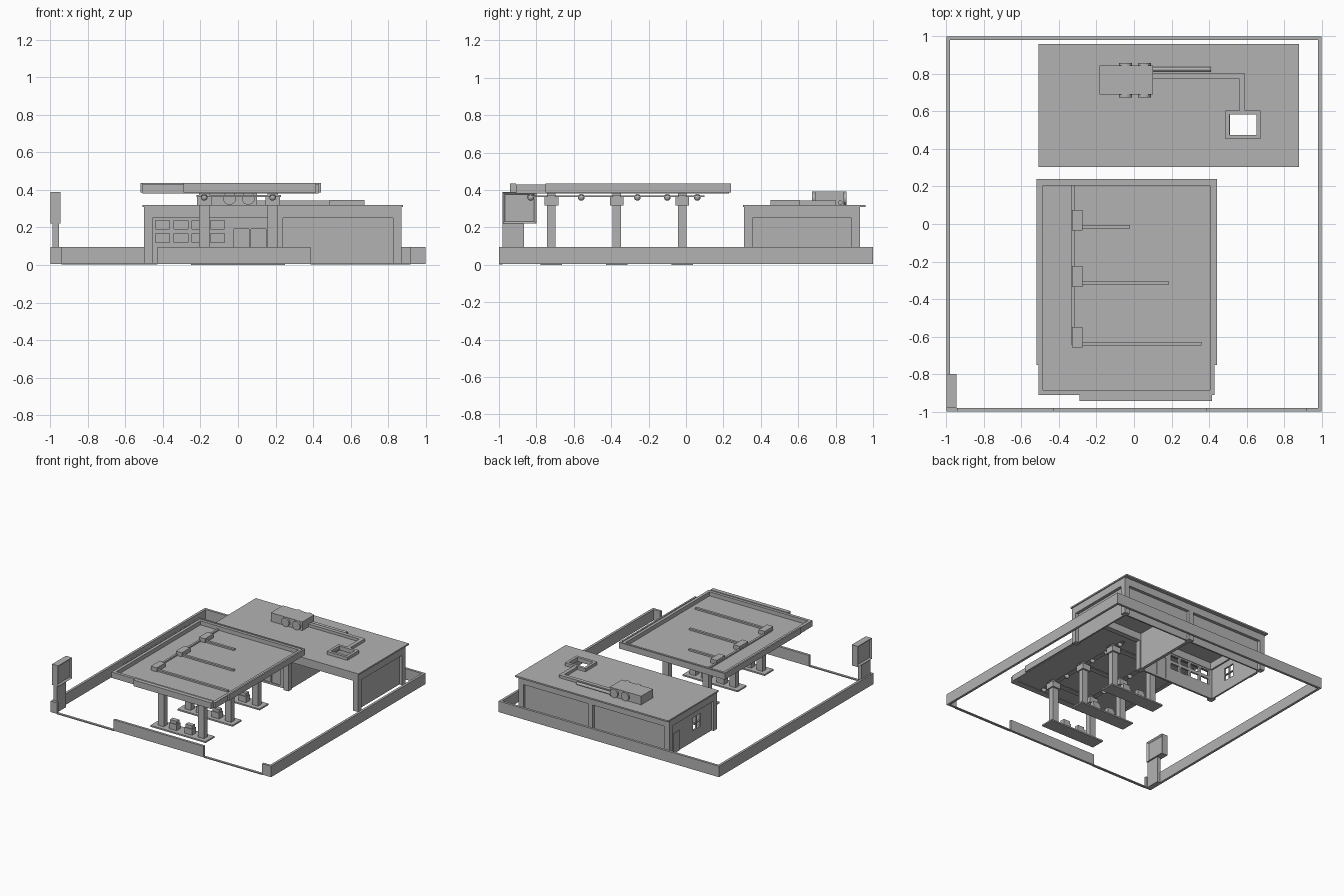
import bpy, bmesh
from mathutils import Matrix, Vector

cube = bpy.data.objects.get("Cube")
if cube:
    bpy.data.objects.remove(cube, do_unlink=True)

grey = bpy.data.materials.new("plain_grey")
grey.use_nodes = True
GREY = (0.45, 0.45, 0.45, 1)
grey.diffuse_color = GREY
grey.node_tree.nodes["Principled BSDF"].inputs["Base Color"].default_value = GREY


def finish(name, bm):
    bmesh.ops.recalc_face_normals(bm, faces=bm.faces)
    mesh = bpy.data.meshes.new(name)
    bm.to_mesh(mesh)
    bm.free()
    mesh.materials.append(grey)
    obj = bpy.data.objects.new(name, mesh)
    bpy.context.collection.objects.link(obj)
    return obj


def add_box(bm, x, y, z):
    size = Vector((x[1] - x[0], y[1] - y[0], z[1] - z[0]))
    mid = Vector((sum(x) / 2, sum(y) / 2, sum(z) / 2))
    m = Matrix.Translation(mid) @ Matrix.Diagonal((*size, 1))
    return bmesh.ops.create_cube(bm, size=1, matrix=m)["verts"]


def boxes(name, *parts):
    bm = bmesh.new()
    for p in parts:
        add_box(bm, *p)
    return finish(name, bm)


def cylinder(name, mid, radius, length, axis, sides=16):
    bm = bmesh.new()
    rot = Vector((0, 0, 1)).rotation_difference(Vector(axis)).to_matrix().to_4x4()
    bmesh.ops.create_cone(bm, cap_ends=True, segments=sides, radius1=radius, radius2=radius,
                          depth=length, matrix=Matrix.Translation(mid) @ rot)
    return finish(name, bm)


def holed_sheet(name, us, vs, holes, place, thick):
    """Grid of quads with some cells left open, given thickness."""
    bm = bmesh.new()
    grid = [[bm.verts.new(place(u, v)) for v in vs] for u in us]
    for i in range(len(us) - 1):
        for j in range(len(vs) - 1):
            if (i, j) not in holes:
                bm.faces.new((grid[i][j], grid[i + 1][j], grid[i + 1][j + 1], grid[i][j + 1]))
    obj = finish(name, bm)
    mod = obj.modifiers.new("thickness", "SOLIDIFY")
    mod.thickness, mod.offset = thick, 0
    return obj


def ring(name, x, y, z, t):
    """Rectangular open frame of wall thickness t."""
    return boxes(name, (x, (y[0], y[0] + t), z), (x, (y[1] - t, y[1]), z),
                 ((x[0], x[0] + t), (y[0] + t, y[1] - t), z),
                 ((x[1] - t, x[1]), (y[0] + t, y[1] - t), z))


# Perimeter wall with two entrances at the front
H = (0.005, 0.095)
for s, side in ((-1, "right"), (1, "left")):
    xs = sorted((s * 0.98, s))
    boxes(side + "_boundary_wall", (xs, (-1, 1), H))
boxes("back_boundary_wall", ((-0.98, 0.98), (0.98, 1), H))
boxes("front_boundary_wall", *[(x, (-1, -0.98), H) for x in
                               ((-0.98, -0.94), (-0.43, 0.385), (0.92, 0.98))])
boxes("entrance_sills", *[(x, (-1, -0.98), (0.002, 0.01)) for x in
                          ((-0.94, -0.43), (0.385, 0.92))])

# Roadside sign with sunken faces
boxes("sign_post", ((-0.988, -0.955), (-0.98, -0.865), (0.005, 0.225)))
bm = bmesh.new()
add_box(bm, (-1, -0.945), (-0.98, -0.8), (0.22, 0.39))
bm.normal_update()
sides = [f for f in bm.faces if abs(f.normal.x) > 0.9]
bmesh.ops.inset_individual(bm, faces=sides, thickness=0.018, depth=-0.012)
finish("sign_board", bm)

# Canopy tray and trims
ring("canopy_fascia", (-0.51, 0.43), (-0.91, 0.23), (0.382, 0.43), 0.025)
boxes("canopy_deck", ((-0.49, 0.41), (-0.89, 0.21), (0.385, 0.397)))
T = (0.386, 0.436)
boxes("canopy_trim", ((-0.52, -0.508), (-0.75, 0.24), T), ((0.428, 0.442), (-0.75, 0.24), T),
      ((-0.508, 0.428), (0.228, 0.24), T))
boxes("canopy_front_trim", ((-0.29, 0.415), (-0.942, -0.908), T))

# Canopy roof services
boxes("canopy_main_conduit", ((-0.332, -0.315), (-0.645, 0.21), (0.397, 0.408)))
for n, (y, end) in enumerate(((-0.015, -0.02), (-0.315, 0.185), (-0.638, 0.36))):
    boxes(f"canopy_unit_{n}", ((-0.33, -0.275), (y - 0.02, y + 0.09), (0.397, 0.43)))
    boxes(f"canopy_branch_conduit_{n}", ((-0.32, end), (y - 0.01, y + 0.01), (0.397, 0.41)))

# Pump islands with columns, beams and pumps
for n, y in enumerate((-0.02, -0.37, -0.72)):
    boxes(f"island_{n}", ((-0.25, 0.25), (y - 0.058, y + 0.058), (0, 0.012)))
    for x in (-0.18, 0.185):
        boxes(f"column_{n}", ((x - 0.027, x + 0.027), (y - 0.023, y + 0.023), (0.012, 0.385)))
        boxes(f"column_head_{n}", ((x - 0.038, x + 0.038), (y - 0.037, y + 0.037), (0.317, 0.365)))
    boxes(f"cross_beam_{n}", ((-0.22, 0.23), (y - 0.02, y + 0.02), (0.363, 0.372)))
    for x in (-0.07, 0.07):
        boxes(f"pump_{n}", ((x - 0.035, x + 0.035), (y - 0.025, y + 0.025), (0.012, 0.06)),
              ((x - 0.03, x + 0.03), (y - 0.018, y + 0.018), (0.06, 0.085)))
boxes("long_beams", *[((x - 0.015, x + 0.015), (-0.85, 0.1), (0.364, 0.371))
                      for x in (-0.18, 0.185)])

# Round lamps under the canopy
for y in (-0.83, -0.56, -0.26, -0.1, 0.06):
    for x in (-0.18, 0.185):
        bm = bmesh.new()
        bmesh.ops.create_uvsphere(bm, u_segments=12, v_segments=8, radius=0.018,
                                  matrix=Matrix.Translation((x, y, 0.361)))
        lamp = finish("canopy_lamp", bm)
        lamp.data.polygons.foreach_set("use_smooth", [True] * len(lamp.data.polygons))

# Building frame: pillars and upper beams
X0, X1, Y0, Y1, W = -0.5, 0.87, 0.31, 0.93, 0.045
Z, TOP = (0.005, 0.25), (0.25, 0.31)
PX = ((X0, X0 + W), (0.195, 0.24), (X1 - W, X1))
PY = ((Y0, Y0 + W), (Y1 - W, Y1))
boxes("building_pillars", *[(px, py, Z) for px in PX for py in PY])
boxes("building_beams", *[((X0, X1), py, TOP) for py in PY],
      *[(px, (Y0 + W, Y1 - W), TOP) for px in (PX[0], PX[2])])

# Recessed wall panels
boxes("back_panels", *[(x, (0.893, 0.905), Z) for x in ((X0 + W, 0.195), (0.24, X1 - W))])
boxes("left_side_panel", ((0.832, 0.845), (Y0 + W, Y1 - W), Z))
boxes("partition_wall", ((0.205, 0.23), (Y0 + W, Y1 - W), (0.005, 0.31)))

# Shop front: two rows of windows and a double door
us = [X0 + W]
for i in range(4):
    us += [-0.44 + i * 0.098, -0.365 + i * 0.098]
us += [-0.02, 0.058, 0.07, 0.148, 0.195]
vs = [0.005, 0.02, 0.12, 0.168, 0.192, 0.238, 0.25]
holes = {(c, r) for c in (1, 3, 5, 7) for r in (2, 4)}
holes |= {(c, r) for c in (9, 11) for r in (1, 2, 3)}
holed_sheet("shop_front", us, vs, holes, lambda u, v: (u, 0.342, v), 0.016)
boxes("door_leaves", *[(x, (0.343, 0.347), (0.02, 0.192)) for x in ((-0.02, 0.058), (0.07, 0.148))])

# Right side wall with a small window and a door
holed_sheet("right_side_wall", [Y0 + W, 0.5, 0.545, 0.552, 0.6, 0.78, 0.86, Y1 - W],
            [0.005, 0.095, 0.14, 0.147, 0.2, 0.25],
            {(1, 2 - 1), (3, 1), (1, 3), (3, 3)}, lambda u, v: (-0.475, u, v), 0.014)
boxes("side_door", ((-0.488, -0.48), (0.78, 0.86), (0.005, 0.17)))

# Roof slab with an open skylight
holed_sheet("building_roof", (-0.51, 0.512, 0.655, 0.878), (0.305, 0.47, 0.59, 0.96), {(1, 1)},
            lambda u, v: (u, v, 0.315), 0.012)
ring("skylight_curb", (0.488, 0.675), (0.453, 0.606), (0.32, 0.346), 0.022)

# Rooftop cooling unit with side fans and ducts
boxes("cooling_unit", ((-0.185, 0.1), (0.69, 0.845), (0.32, 0.392)))
for x in (-0.045, 0.055):
    fan = cylinder("fan", (x, 0.766, 0.356), 0.035, 0.185, (0, 1, 0), 20)
cylinder("thin_duct", (0.255, 0.825, 0.333), 0.012, 0.31, (1, 0, 0))
boxes("main_duct", ((0.1, 0.592), (0.772, 0.803), (0.321, 0.344)),
      ((0.561, 0.592), (0.606, 0.772), (0.321, 0.344)))
